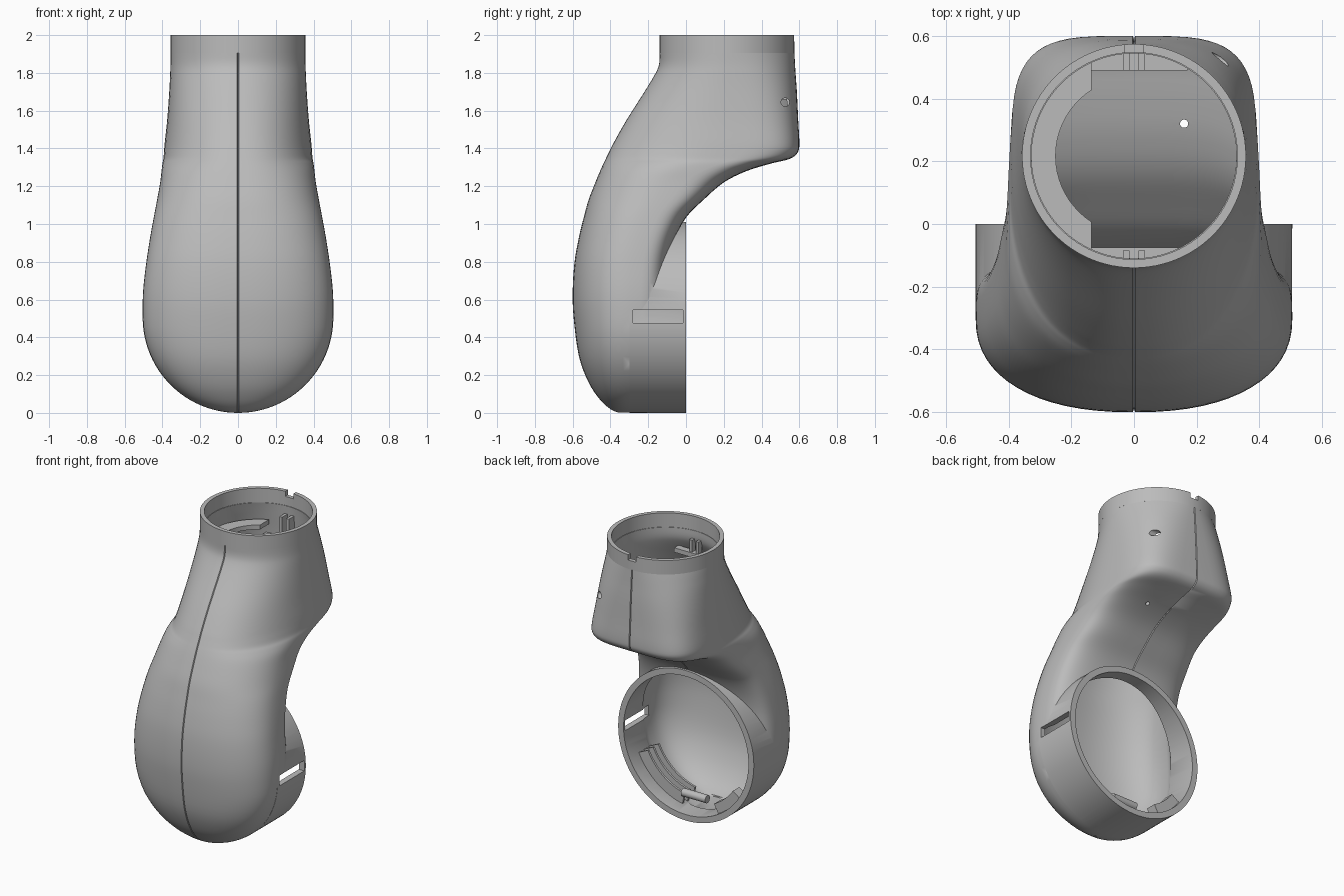
import bpy, bmesh
from math import sin, cos, pi, sqrt, radians
from mathutils import Vector, Matrix

if "Cube" in bpy.data.objects:
    bpy.data.objects.remove(bpy.data.objects["Cube"], do_unlink=True)

grey = bpy.data.materials.new("light_grey")
grey.use_nodes = True
grey.diffuse_color = (0.5, 0.5, 0.5, 1)
grey.node_tree.nodes["Principled BSDF"].inputs["Base Color"].default_value = (0.5, 0.5, 0.5, 1)

R = 0.505        # radius of the round joint housing, also its centre height
WALL = 0.03
NECK_Y = 0.217   # centre of the neck


def to_object(name, bm):
    bmesh.ops.recalc_face_normals(bm, faces=bm.faces[:])
    mesh = bpy.data.meshes.new(name)
    bm.to_mesh(mesh)
    bm.free()
    obj = bpy.data.objects.new(name, mesh)
    bpy.context.collection.objects.link(obj)
    return obj


def cylinder(name, radius, length, centre, axis="Z", sides=96):
    bm = bmesh.new()
    turn = {"X": Matrix.Rotation(pi / 2, 4, "Y"), "Y": Matrix.Rotation(pi / 2, 4, "X"), "Z": Matrix()}
    bmesh.ops.create_cone(bm, cap_ends=True, segments=sides, radius1=radius, radius2=radius,
                          depth=length, matrix=Matrix.Translation(centre) @ turn[axis])
    return to_object(name, bm)


def box(name, low, high):
    bm = bmesh.new()
    low, high = Vector(low), Vector(high)
    bmesh.ops.create_cube(bm, size=1, matrix=Matrix.Translation((low + high) / 2)
                          @ Matrix.Diagonal((*(high - low), 1)))
    return to_object(name, bm)


def prism(name, outline, push):
    bm = bmesh.new()
    face = bm.faces.new([bm.verts.new(p) for p in outline])
    moved = bmesh.ops.extrude_face_region(bm, geom=[face])["geom"]
    bmesh.ops.translate(bm, vec=push, verts=[g for g in moved if isinstance(g, bmesh.types.BMVert)])
    return to_object(name, bm)


def arc(radius, start, end, steps=20):
    angles = [radians(start + (end - start) * i / steps) for i in range(steps + 1)]
    return [(radius * cos(a), radius * sin(a)) for a in angles]


def boolean(target, tool, operation):
    mod = target.modifiers.new("cut", "BOOLEAN")
    mod.operation, mod.solver, mod.object = operation, "EXACT", tool
    bpy.context.view_layer.objects.active = target
    bpy.ops.object.modifier_apply(modifier=mod.name)
    bpy.data.objects.remove(tool, do_unlink=True)


# Side profile by height: z, front y, back y, y of widest point, half width
PROFILE = [
    (.002, -.36, -.1, -.3, .1), (.02, -.40, -.1, -.3, .2), (.07, -.455, -.1, -.3, .3),
    (.16, -.515, -.1, -.3, .4), (.3, -.567, -.1, -.3, .5), (R, -.595, -.1, -.3, R),
    (.65, -.6, -.1, -.3, .502), (.8, -.59, -.09, -.29, .485), (.93, -.567, -.055, -.26, .465),
    (1.04, -.54, .005, -.22, .445), (1.13, -.515, .095, -.16, .428), (1.22, -.48, .2, -.1, .412),
    (1.28, -.455, .32, -.03, .405), (1.32, -.437, .45, .06, .4), (1.345, -.425, .55, .13, .395),
    (1.38, -.408, .592, .17, .392), (1.43, -.383, .6, .2, .388), (1.55, -.315, .594, .21, .375),
    (1.7, -.22, .587, .215, .364), (1.8, -.16, .58, NECK_Y, .359),
    (1.85, -.142, .577, NECK_Y, .357), (1.905, -.14, .574, NECK_Y, .357)]


def smooth_rows(rows, steps=4):
    pts = [Vector(r) for r in rows]
    out = []
    for i in range(len(pts) - 1):
        a, b, c, d = pts[max(i - 1, 0)], pts[i], pts[i + 1], pts[min(i + 2, len(pts) - 1)]
        for k in range(steps):
            t = k / steps
            out.append((b * 2 + (c - a) * t + (a * 2 - b * 5 + c * 4 - d) * t * t
                        + (b * 3 - a - c * 3 + d) * t * t * t) / 2)
    return out + [pts[-1]]


ROWS = smooth_rows(PROFILE)


def row_at(z):
    z = min(max(z, ROWS[0][0]), ROWS[-1][0])
    for a, b in zip(ROWS, ROWS[1:]):
        if z <= b[0]:
            return a.lerp(b, (z - a[0]) / (b[0] - a[0]))
    return ROWS[-1]


def section(z, front, back, mid, width, seam, sides=64):
    n_front = min(2.3, max(2, 2 + (1.9 - z) * 0.5))
    n_back = min(4, max(2, 2 + (1.905 - z) * 4))
    pts = []
    for k in range(sides):
        c, s = cos(2 * pi * k / sides), sin(2 * pi * k / sides)
        end, n = (back, n_back) if s > 0 else (front, n_front)
        if seam and k in (sides // 4, 3 * sides // 4):     # narrow centre groove
            g = 0.004 if s > 0 else -0.004
            pts += [(g, end, z), (0, end - 2.5 * g, z), (-g, end, z)]
            continue
        x = width * abs(c) ** (2 / n) * (1 if c > 0 else -1)
        pts.append((x, mid + (end - mid) * abs(s) ** (2 / n), z))
    return pts


def loft(name, sections):
    bm = bmesh.new()
    loops = [[bm.verts.new(p) for p in sec] for sec in sections]
    count = len(loops[0])
    for low, high in zip(loops, loops[1:]):
        for i in range(count):
            j = (i + 1) % count
            bm.faces.new((low[i], low[j], high[j], high[i]))
    bm.faces.new(loops[0][::-1])
    bm.faces.new(loops[-1])
    return to_object(name, bm)


def outer_section(row):
    z, front, back, mid, width = row
    if z < R:
        width = 0.998 * sqrt(R * R - (z - R) ** 2)
    return section(z, front, back, mid, width, True)


def inner_section(z):
    here, below = row_at(z), row_at(z - WALL - 0.01)
    width = here[4] - WALL
    if z < R:
        width = sqrt((R - WALL) ** 2 - (z - R) ** 2)
    return section(z, max(here[1], below[1]) + WALL, min(here[2], below[2]) - WALL,
                   here[3], width, False)


# Hollow curved shell with the round joint housing
shell = loft("shell", [outer_section(r) for r in ROWS])
boolean(shell, cylinder("housing", R, 0.3, (0, -0.15, R), "Y"), "UNION")
heights = [WALL + 0.002] + [r[0] for r in ROWS if r[0] > WALL + 0.01] + [1.95]
boolean(shell, loft("cavity", [inner_section(z) for z in heights]), "DIFFERENCE")
boolean(shell, cylinder("joint_bore", 0.465, 0.4, (0, -0.1, R), "Y"), "DIFFERENCE")

# Side slot, screw hole and drain hole
boolean(shell, box("slot", (0.4, -0.28, 0.475), (0.6, -0.015, 0.545)), "DIFFERENCE")
boolean(shell, cylinder("screw_hole", 0.022, 0.3, (0.35, 0.525, 1.645), "X", 24), "DIFFERENCE")
boolean(shell, cylinder("drain_hole", 0.013, 0.4, (0.16, 0.32, 1.3), "Z", 24), "DIFFERENCE")

# Collar on the neck with a locating notch at the back
collar = cylinder("collar", 0.357, 0.095, (0, NECK_Y, 1.9525))
boolean(collar, cylinder("collar_bore", 0.33, 0.3, (0, NECK_Y, 1.95)), "DIFFERENCE")
boolean(collar, box("notch", (-0.03, 0.5, 1.965), (0.03, 0.65, 2.1)), "DIFFERENCE")
parts = [shell, collar]

# Half-ring shelf inside the neck
ring = arc(0.335, 113.8, 246.2) + arc(0.25, 237.3, 122.7)
parts.append(prism("neck_shelf", [(x, y + NECK_Y, 1.76) for x, y in ring], (0, 0, 0.03)))

# Joining ribs and tabs along the centre seam
parts.append(box("back_rib", (-0.17, 0.49, 1.66), (0.17, 0.565, 1.69)))
parts.append(box("front_rib", (-0.14, -0.12, 1.74), (0.14, -0.075, 1.77)))
for side, x in (("right", -0.035), ("left", 0.015)):
    parts.append(box("back_tab_" + side, (x, 0.49, 1.69), (x + 0.02, 0.56, 1.85)))
    parts.append(box("front_tab_" + side, (x, -0.12, 1.77), (x + 0.02, -0.085, 1.85)))

# Curved fins, stop block and peg inside the housing
fin = arc(0.39, -25, -78) + arc(0.475, -78, -25)
for i in range(3):
    parts.append(prism(f"fin_{i + 1}", [(x, -0.1 - 0.055 * i, z + R) for x, z in fin], (0, -0.015, 0)))
stop = arc(0.4, 215, 242) + arc(0.475, 242, 215)
parts.append(prism("stop_block", [(x, -0.03, z + R) for x, z in stop], (0, -0.07, 0)))
parts.append(cylinder("peg", 0.026, 0.18, (0, -0.1, 0.13), "X", 24))

for part in parts:
    part.data.materials.clear()
    part.data.materials.append(grey)
    bpy.ops.object.select_all(action="DESELECT")
    part.select_set(True)
    bpy.context.view_layer.objects.active = part
    bpy.ops.object.shade_smooth_by_angle(angle=radians(35))
